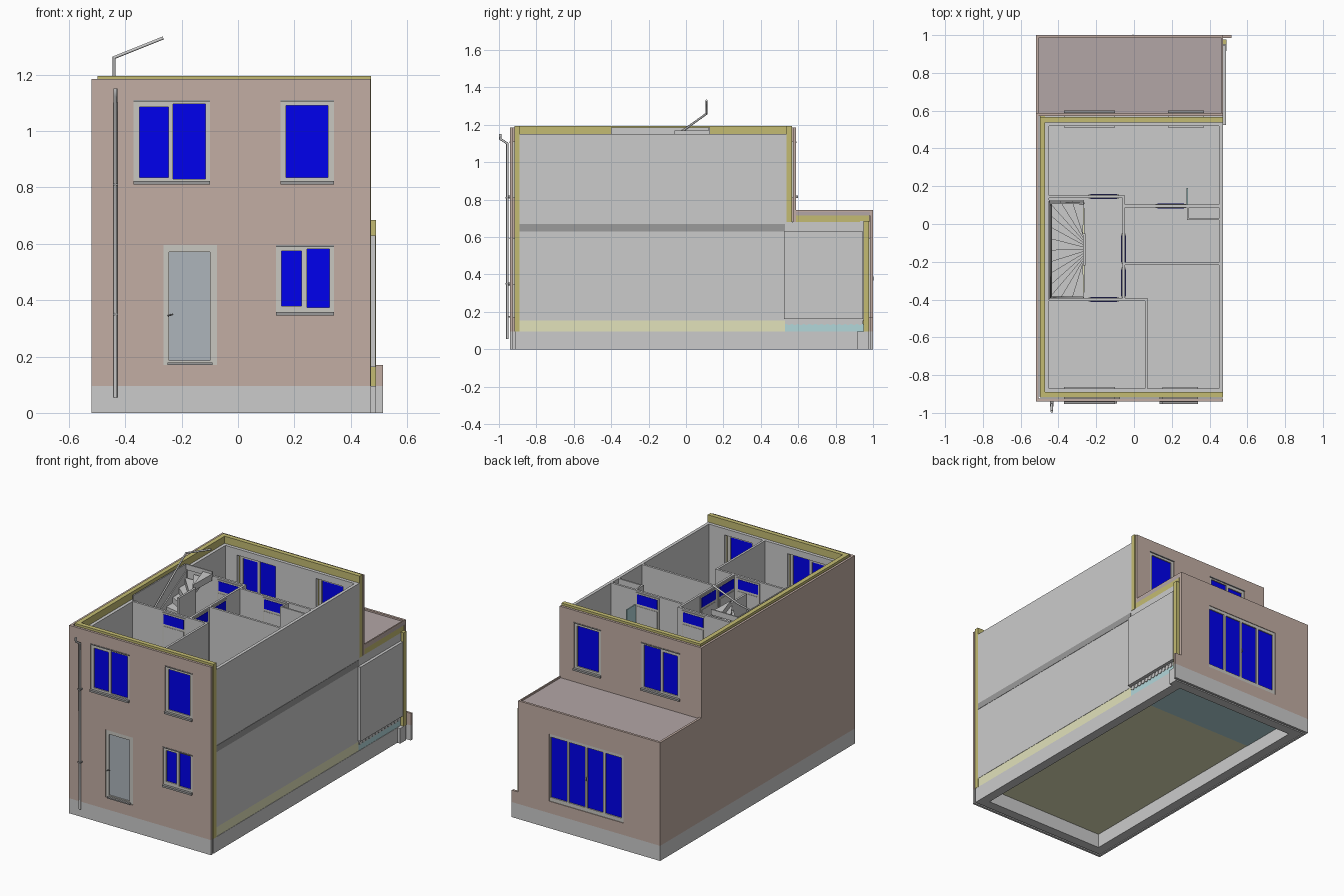
import bpy, bmesh, math
from mathutils import Vector

if "Cube" in bpy.data.objects:
    bpy.data.objects.remove(bpy.data.objects["Cube"])

def material(name, *rgb):
    m = bpy.data.materials.new(name)
    m.diffuse_color = (*rgb, 1)
    m.use_nodes = True
    m.node_tree.nodes["Principled BSDF"].inputs["Base Color"].default_value = m.diffuse_color
    return m

BRICK = material("brick", 0.54, 0.42, 0.37)
YELLOW = material("insulation", 0.55, 0.50, 0.17)
PALE = material("floor_insulation", 0.76, 0.76, 0.50)
TEAL = material("teal", 0.45, 0.68, 0.70)
BLUE = material("blue_glass", 0.0, 0.0, 0.85)
DOORGLASS = material("door_glass", 0.42, 0.46, 0.50)
FRAME = material("frame", 0.58, 0.57, 0.53)
DARK = material("dark_grey", 0.33, 0.33, 0.33)
ROOF = material("roofing", 0.45, 0.38, 0.38)

def finish(name, bm, mat=None):
    bmesh.ops.recalc_face_normals(bm, faces=bm.faces)
    me = bpy.data.meshes.new(name)
    bm.to_mesh(me)
    bm.free()
    ob = bpy.data.objects.new(name, me)
    bpy.context.collection.objects.link(ob)
    if mat:
        me.materials.append(mat)
    return ob

def panel(name, axis, a, b, u, v, holes=(), mat=None):
    """Slab from a to b along axis, spanning u and v, with holes (u0, u1, v0, v1)."""
    us = sorted({*u, *[c for h in holes for c in h[:2]]})
    vs = sorted({*v, *[c for h in holes for c in h[2:]]})
    bm, verts = bmesh.new(), {}

    def vert(p, q):
        if (p, q) not in verts:
            verts[p, q] = bm.verts.new({'x': (a, p, q), 'y': (p, a, q), 'z': (p, q, a)}[axis])
        return verts[p, q]

    for u0, u1 in zip(us, us[1:]):
        for v0, v1 in zip(vs, vs[1:]):
            cu, cv = (u0 + u1) / 2, (v0 + v1) / 2
            if not any(h[0] < cu < h[1] and h[2] < cv < h[3] for h in holes):
                bm.faces.new([vert(u0, v0), vert(u1, v0), vert(u1, v1), vert(u0, v1)])
    bmesh.ops.recalc_face_normals(bm, faces=bm.faces)
    ext = bmesh.ops.extrude_face_region(bm, geom=bm.faces[:], use_keep_orig=True)
    new = [g for g in ext['geom'] if isinstance(g, bmesh.types.BMVert)]
    step = {'x': (b - a, 0, 0), 'y': (0, b - a, 0), 'z': (0, 0, b - a)}[axis]
    bmesh.ops.translate(bm, verts=new, vec=step)
    return finish(name, bm, mat)

def box(name, x0, x1, y0, y1, z0, z1, mat=None):
    return panel(name, 'z', z0, z1, (x0, x1), (y0, y1), (), mat)

def prism(name, pts, offset, mat=None):
    bm = bmesh.new()
    f = bm.faces.new([bm.verts.new(p) for p in pts])
    ext = bmesh.ops.extrude_face_region(bm, geom=[f], use_keep_orig=True)
    bmesh.ops.translate(bm, verts=[g for g in ext['geom'] if isinstance(g, bmesh.types.BMVert)], vec=offset)
    return finish(name, bm, mat)

def tube(name, pts, r, mat=None):
    cu = bpy.data.curves.new(name, 'CURVE')
    cu.dimensions, cu.bevel_depth, cu.bevel_resolution, cu.use_fill_caps = '3D', r, 2, True
    sp = cu.splines.new('POLY')
    sp.points.add(len(pts) - 1)
    for p, co in zip(sp.points, pts):
        p.co = (*co, 1)
    ob = bpy.data.objects.new(name, cu)
    bpy.context.collection.objects.link(ob)
    if mat:
        cu.materials.append(mat)

# Foundations: thin outer leaf and wide inner beams
for n, b in {"front": (-.52, .47, -.94, -.925), "back": (-.52, .515, .985, 1), "left": (-.52, -.505, -.925, .985)}.items():
    box(f"plinth_{n}", *b, 0, .095)
for n, b in {"front": (-.5, .47, -.915, -.855), "back": (-.5, .49, .915, .975), "left": (-.5, -.44, -.855, .915),
             "right": (.41, .47, -.855, .915)}.items():
    box(f"foundation_beam_{n}", *b, 0, .095)
box("plinth_return", .47, .515, .985, 1, .095, .17, BRICK)

# Ground floor slabs
box("main_floor_insulation", -.475, .468, -.91, .53, .09, .155, PALE)
box("extension_floor_insulation", -.475, .468, .53, .965, .088, .135, TEAL)
box("extension_floor_screed", -.475, .466, .53, .945, .135, .162)
for i in range(13):
    y = .55 + i * .0317
    tube(f"floor_duct_{i}", [(.43, y, .144), (.472, y, .144)], .015)

# Openings (x0, x1, z0, z1)
front = [(-.37, -.10, .81, 1.11), (.15, .34, .81, 1.11), (.135, .34, .345, .595), (-.265, -.075, .17, .595)]
rear_up = [(-.37, -.10, .81, 1.11), (.18, .37, .81, 1.11)]
patio = [(-.265, .255, .17, .595)]

# Outer walls: brick leaf, insulation, inner leaf
for n, mat, d0, d1, top, xl, xr in (("brick", BRICK, 0, .015, 1.185, -.52, .47),
                                    ("insulation", YELLOW, .022, .05, 1.195, -.498, .472),
                                    ("inner", None, .05, .07, 1.15, -.47, .47)):
    low = .095 if mat else .155
    panel(f"front_wall_{n}", 'y', -.94 + d0, -.94 + d1, (xl, xr), (low, top), front, mat)
    panel(f"rear_upper_wall_{n}", 'y', .588 - d0, .588 - d1, (xl, xr), (.68, top), rear_up, mat)
    lowtop = .745 if n == "brick" else .685
    panel(f"extension_rear_wall_{n}", 'y', 1 - d0, 1 - d1, (xl, .49 if n == "insulation" else xr),
          (low, lowtop), patio, mat)
    panel(f"left_wall_{n}", 'x', -.52 + d0, -.52 + d1, (-.94 + d0, 1 - d0), (low, top),
          [(.588 - d0, 1 - d0, lowtop, top)], mat)
box("right_party_wall", .45, .47, -.89, .53, .155, 1.15)
box("extension_side_wall", .455, .488, .525, .945, .162, .63)

# First floor with stairwell opening, extension ceiling and flat roof
panel("first_floor", 'z', .63, .67, (-.455, .472), (-.89, .53), [(-.45, -.265, -.4, .12)], DARK)
panel("first_floor_finish", 'z', .67, .674, (-.45, .45), (-.87, .52), [(-.45, -.265, -.4, .12)])
box("extension_ceiling", -.475, .47, .53, .945, .63, .68)
box("extension_roof_insulation", -.5, .47, .575, .98, .68, .715, YELLOW)
box("extension_roofing", -.505, .47, .585, .985, .715, .735, ROOF)
box("roof_edge_right", .462, .47, .588, .985, .715, .745, BRICK)

# Windows and doors; d is the depth inward from the brick face
def window(name, face, out, hole, panes, glass=BLUE):
    x0, x1, z0, z1 = hole
    y = lambda d: face - out * d
    panel(f"{name}_frame", 'y', y(.004), y(.04), (x0, x1), (z0, z1), panes, FRAME)
    for i, (a, b, c, d) in enumerate(panes):
        panel(f"{name}_pane_{i}", 'y', y(.011), y(.034), (a, b), (c, d), (), glass)
    if z0 > .2:
        panel(f"{name}_sill", 'y', y(-.012), y(.03), (x0, x1), (z0, z0 + .012), (), DARK)
        panel(f"{name}_inner_sill", 'y', y(.04), y(.078), (x0, x1), (z0 - .008, z0 + .005))
        panel(f"{name}_head", 'y', y(-.003), y(.03), (x0, x1), (z1 - .006, z1), (), DARK)

def double(x0, x1):
    m = x0 + (x1 - x0) * .48
    return [(x0 + .02, m - .007, .835, 1.085), (m + .01, x1 - .015, .83, 1.095)]

for tag, face, out, holes in (("front", -.94, -1, front), ("rear", .588, 1, rear_up)):
    window(f"{tag}_wide_window", face, out, holes[0], double(*holes[0][:2]))
    x0, x1 = holes[1][:2]
    window(f"{tag}_single_window", face, out, holes[1], [(x0 + .02, x1 - .02, .835, 1.09)])
window("front_lower_window", -.94, -1, front[2], [(.155, .225, .38, .575), (.245, .325, .373, .582)])
window("front_door", -.94, -1, front[3], [(-.245, -.10, .185, .57)], DOORGLASS)
window("patio_doors", 1, 1, patio[0], [(-.247 + i * .127, -.247 + i * .127 + .112, .195, .575) for i in range(4)])
tube("door_handle", [(-.247, -.93, .345), (-.247, -.95, .345), (-.23, -.95, .35)], .003, DARK)
tube("patio_handle", [(-.005, .99, .37), (-.005, 1, .37), (-.005, 1, .39)], .003, DARK)
box("door_threshold", -.25, -.09, -.95, -.92, .17, .178, DARK)

# Drainpipe with hopper offset and clips
tube("drainpipe", [(-.435, -.993, 1.15), (-.435, -.993, 1.125), (-.435, -.955, 1.1), (-.435, -.955, .055)], .007)
for i, z in enumerate((.35, .81)):
    box(f"pipe_clip_{i}", -.444, -.426, -.965, -.938, z - .004, z + .004, DARK)

# Upstairs partitions
T = .007
for i, (x0, y0, x1, y1) in enumerate([(-.45, .145, -.055, .145), (-.055, .095, .45, .095), (-.055, -.4, -.055, .145),
                                      (-.055, -.21, .45, -.21), (-.45, -.4, .065, -.4), (.065, -.87, .065, -.4)]):
    box(f"upper_partition_{i}", x0 - T, x1 + T, y0 - T, y1 + T, .67, 1.15)
for i, (x0, y0, x1, y1) in enumerate([(-.45, .145, -.055, .145), (-.055, -.87, -.055, .145), (-.45, -.4, -.265, -.4)]):
    box(f"lower_partition_{i}", x0 - T, x1 + T, y0 - T, y1 + T, .155, .63)

# Internal doors with blue transoms
for i, (ax, x, y) in enumerate([('y', -.16, .145), ('y', -.16, -.4), ('x', -.055, -.13), ('x', -.055, -.31), ('y', .195, .095)]):
    for part, w, z0, z1, t, mat in (("frame", .08, .67, 1.14, .011, FRAME), ("leaf", .07, .675, 1.055, .013, None),
                                    ("transom", .07, 1.07, 1.13, .013, BLUE)):
        hx, hy = (w, t) if ax == 'y' else (t, w)
        box(f"inner_door_{i}_{part}", x - hx, x + hx, y - hy, y + hy, z0, z1, mat)
box("open_door_leaf", .278, .285, .1, .19, .675, 1.06, TEAL)
box("duct_side", .28, .29, .02, .09, .67, 1.15)
box("duct_front", .28, .45, .02, .03, .67, 1.15)

# Winder stairs: treads fan from a short inner string to three outer walls
OUT = [Vector(p) for p in ((-.265, -.4), (-.45, -.4), (-.45, .12), (-.265, .12))]
LEN = [(b - a).length for a, b in zip(OUT, OUT[1:])]
CORNERS = (LEN[0] / sum(LEN), (LEN[0] + LEN[1]) / sum(LEN))

def outer(t):
    d = t * sum(LEN)
    for a, b, l in zip(OUT, OUT[1:], LEN):
        if d <= l + 1e-6:
            return a.lerp(b, d / l)
        d -= l
    return OUT[-1]

N = 14
for storey, (base, top) in {"lower": (.155, .674), "upper": (.674, 1.17)}.items():
    rise = (top - base) / N
    for i in range(N):
        t0, t1 = i / N, (i + 1) / N
        ring = [outer(t0)] + [outer(c) for c in CORNERS if t0 < c < t1] + [outer(t1)]
        ring += [Vector((-.27, -.22 + .17 * t)) for t in (t1, t0)]
        z = base + rise * (i + 1)
        prism(f"{storey}_stair_tread_{i}", [(p.x, p.y, z) for p in ring], (0, 0, -rise * 1.15))
    lo, hi = base + (top - base) * .2, base + (top - base) * .8
    prism(f"{storey}_stair_wall_string", [(-.452, -.4, lo - .02), (-.452, .12, hi - .02), (-.452, .12, hi + .07),
                                          (-.452, -.4, lo + .07)], (.008, 0, 0))
    box(f"{storey}_stair_newel", -.27, -.257, -.22, -.05, base, top - .02)
    # handrail follows the three walls
    tube(f"{storey}_handrail", [(-.27, -.39, top - .33), (-.44, -.39, top - .27), (-.44, .11, top + .09),
                                (-.265, .11, top + .16)], .006)
box("stairwell_trim", -.455, -.447, -.4, .12, 1.15, 1.185)
box("stairwell_end_trim", -.45, -.265, .12, .128, 1.15, 1.185)
